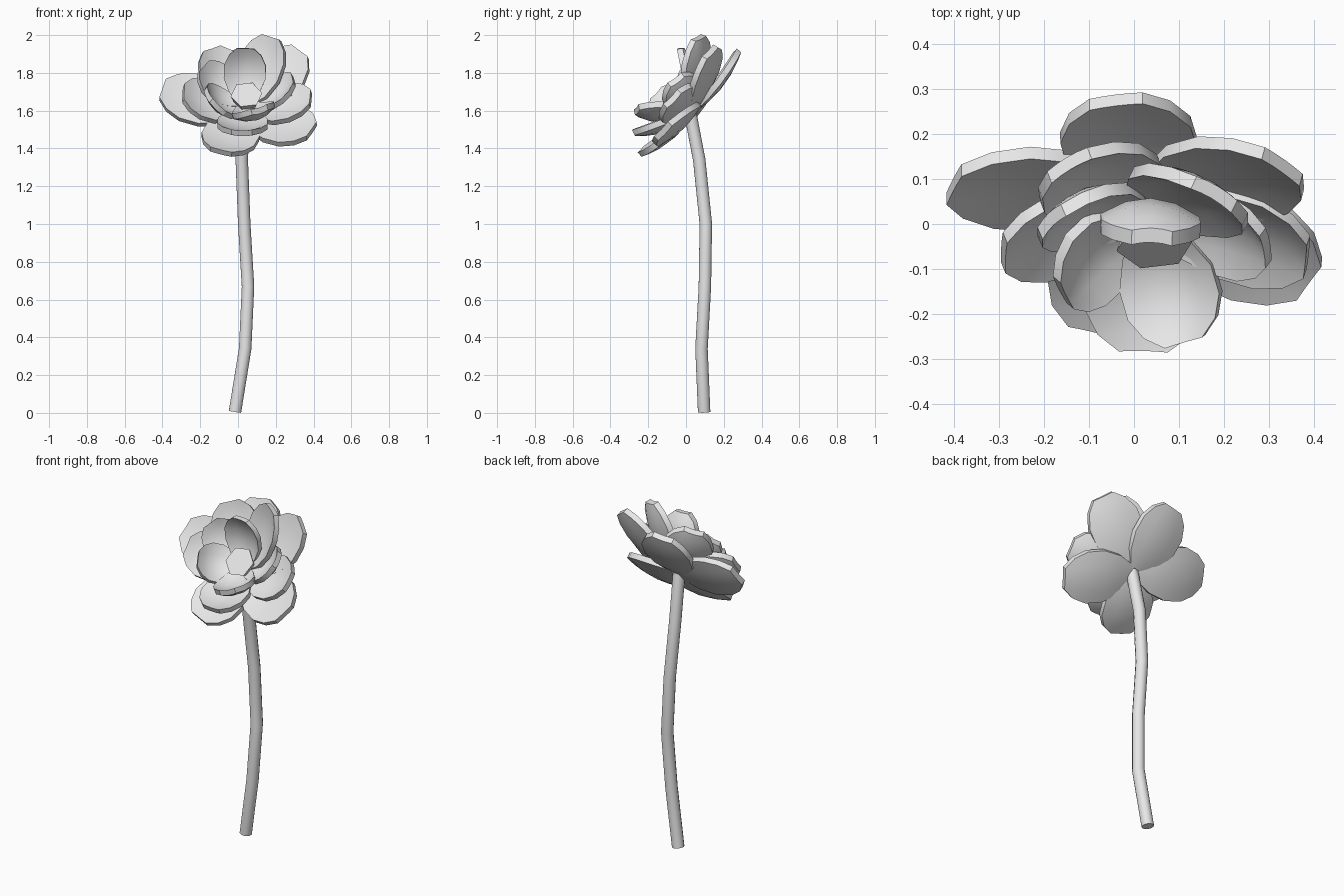
import bpy
import bmesh
from math import radians
from mathutils import Matrix, Vector

cube = bpy.data.objects.get("Cube")
if cube:
    bpy.data.objects.remove(cube, do_unlink=True)

grey = bpy.data.materials.new("plain_grey")
grey.use_nodes = True
grey.diffuse_color = (0.8, 0.8, 0.8, 1)
grey.node_tree.nodes["Principled BSDF"].inputs["Base Color"].default_value = (0.8, 0.8, 0.8, 1)

HEART = Vector((0.03, 0.03, 1.6))             # where all petals meet
AXIS = Vector((0, -0.72, 0.69)).normalized()  # direction the bloom faces


def finish(name, mesh, smooth_angle):
    """Link a mesh as a shaded part."""
    mesh.materials.clear()
    mesh.materials.append(grey)
    obj = bpy.data.objects.new(name, mesh)
    bpy.context.collection.objects.link(obj)
    bpy.ops.object.select_all(action='DESELECT')
    obj.select_set(True)
    bpy.context.view_layer.objects.active = obj
    bpy.ops.object.shade_smooth_by_angle(angle=radians(smooth_angle))


def finish_bmesh(name, bm):
    bmesh.ops.recalc_face_normals(bm, faces=bm.faces)
    mesh = bpy.data.meshes.new(name)
    bm.to_mesh(mesh)
    bm.free()
    finish(name, mesh, 28)


# Petal outline: (position along the length, share of the half width)
OUTLINE = [(0.04, 0.32), (0.22, 0.72), (0.46, 0.98), (0.7, 0.98), (0.88, 0.76), (1, 0.4)]


def petal(name, tip, twist, width, lift, sag, cup, thick=0.032):
    base = HEART + AXIS * lift
    along = Vector(tip) - base
    face = (AXIS - along * (AXIS.dot(along) / along.length_squared)).normalized()
    face = Matrix.Rotation(radians(twist), 3, along) @ face
    side = along.normalized().cross(face)
    bm = bmesh.new()
    layers = []
    for depth in (thick / 2, -thick / 2):
        rows = []
        for s, w in OUTLINE:
            row = []
            for t in (-1, -0.5, 0, 0.5, 1):
                height = cup * (t * w) ** 2 - sag * 4 * s * (1 - s) + depth
                row.append(bm.verts.new(base + along * s + side * (t * w * width / 2) + face * height))
            rows.append(row)
        for a, b in zip(rows, rows[1:]):
            for i in range(4):
                bm.faces.new((a[i], a[i + 1], b[i + 1], b[i]))
        # boundary loop used to close the rim
        layers.append(rows[0] + [r[-1] for r in rows[1:]] + rows[-1][-2::-1] + [r[0] for r in rows[-2:0:-1]])
    top, bottom = layers
    for i in range(len(top)):
        j = (i + 1) % len(top)
        bm.faces.new((top[i], top[j], bottom[j], bottom[i]))
    finish_bmesh(name, bm)


# Three whorls of five petals: (tip, twist), then width, lift, sag, cup
WHORLS = {
    "outer": ([((-0.09, -0.23, 1.38), 0), ((0.39, -0.12, 1.49), 0), ((0.33, 0.13, 1.91), 0),
               ((-0.04, 0.275, 1.91), 0), ((-0.40, 0.09, 1.71), -10)], 0.30, 0.0, 0.035, 0.02),
    "middle": ([((0.02, -0.275, 1.48), 0), ((0.385, -0.07, 1.66), 0), ((0.18, 0.07, 1.985), -12),
                ((-0.145, 0.135, 1.92), 10), ((-0.29, -0.06, 1.69), -5)], 0.27, 0.025, 0.045, 0.035),
    "inner": ([((0.115, -0.26, 1.60), 0), ((0.295, -0.05, 1.76), -10), ((0.04, -0.025, 1.93), 0),
               ((-0.185, 0.01, 1.83), 0), ((-0.16, -0.15, 1.68), 0)], 0.225, 0.045, 0.055, 0.04),
}
for whorl, (tips, *shape) in WHORLS.items():
    for number, (tip, twist) in enumerate(tips, 1):
        petal(f"{whorl}_petal_{number}", tip, twist, *shape)

# Six-sided flower centre
bm = bmesh.new()
bmesh.ops.create_cone(bm, cap_ends=True, segments=6, radius1=0.05, radius2=0.085, depth=0.1)
facing = Vector((0.03, -0.8, 0.6)).normalized()
turn = Vector((0, 0, 1)).rotation_difference(facing).to_matrix() @ Matrix.Rotation(radians(40), 3, 'Z')
bmesh.ops.rotate(bm, verts=bm.verts, matrix=turn)
bmesh.ops.translate(bm, verts=bm.verts, vec=Vector((0.045, -0.05, 1.685)) - facing * 0.05)
finish_bmesh("flower_centre", bm)

# Gently bent stem
PATH = [(-0.016, 0.096, 0.006), (0.038, 0.082, 0.34), (0.053, 0.1, 0.67),
        (0.033, 0.105, 1.0), (0.02, 0.07, 1.34), (0.03, 0.02, 1.6)]
curve = bpy.data.curves.new("stem_path", 'CURVE')
curve.dimensions = '3D'
curve.bevel_depth = 0.034
curve.bevel_resolution = 4
curve.use_fill_caps = True
spline = curve.splines.new('POLY')
spline.points.add(len(PATH) - 1)
for point, co in zip(spline.points, PATH):
    point.co = (*co, 1)
guide = bpy.data.objects.new("stem_guide", curve)
bpy.context.collection.objects.link(guide)
bpy.context.view_layer.update()
stem_mesh = bpy.data.meshes.new_from_object(guide.evaluated_get(bpy.context.evaluated_depsgraph_get()))
bpy.data.objects.remove(guide, do_unlink=True)
finish("stem", stem_mesh, 50)
